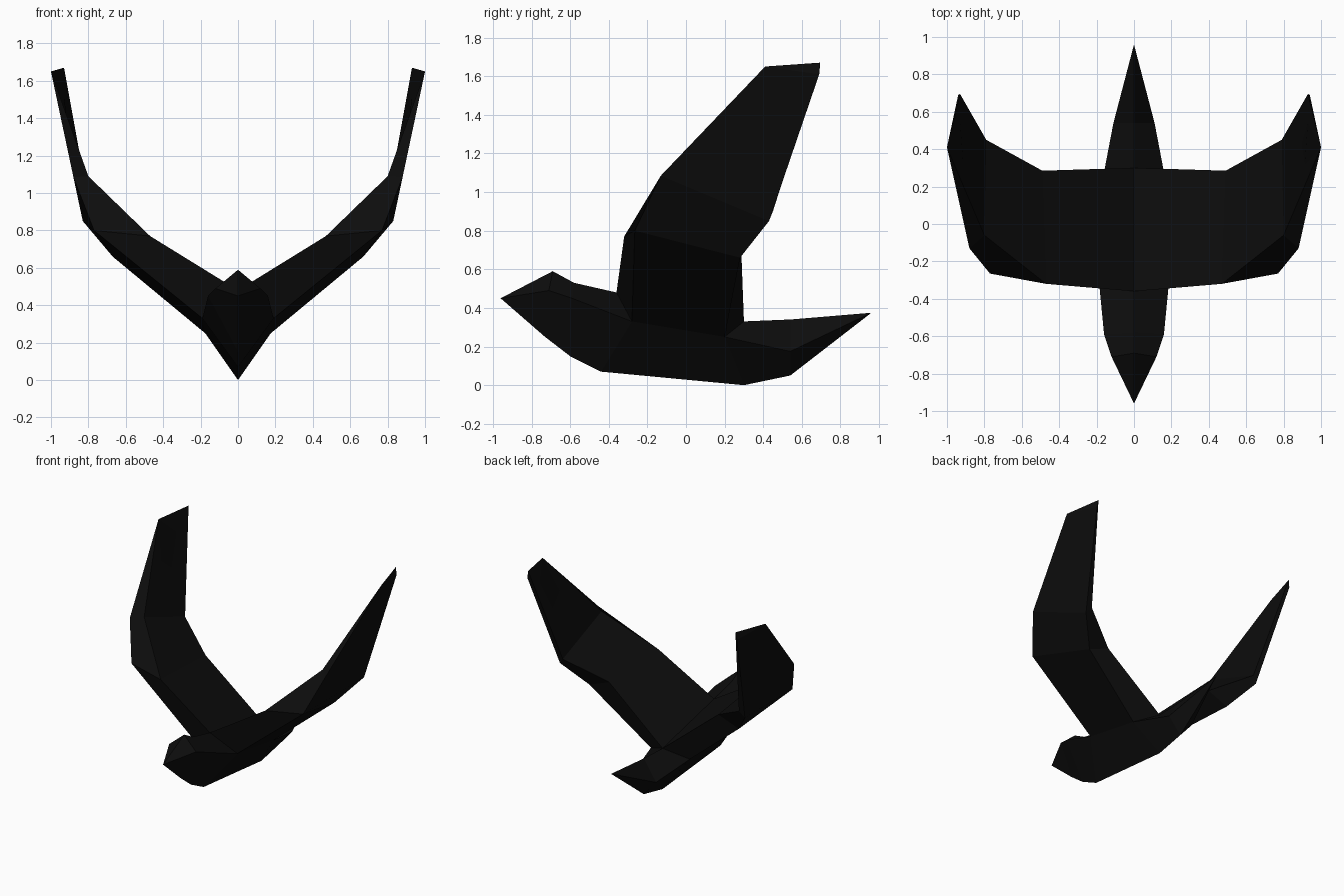
import bpy

if "Cube" in bpy.data.objects:
    bpy.data.objects.remove(bpy.data.objects["Cube"])

# One near-black colour for the whole bird
black = bpy.data.materials.new("soft_black")
black.diffuse_color = (0.004, 0.004, 0.004, 1)
black.use_nodes = True
black.node_tree.nodes["Principled BSDF"].inputs["Base Color"].default_value = black.diffuse_color


def build_half(name, faces):
    """Mesh the right half from coordinate faces, then mirror it across x = 0."""
    verts, index, polys = [], {}, []
    for face in faces:
        ids = []
        for p in face:
            if p not in index:
                index[p] = len(verts)
                verts.append(p)
            if index[p] not in ids:
                ids.append(index[p])
        if len(ids) > 2:
            polys.append(ids)
    mesh = bpy.data.meshes.new(name)
    mesh.from_pydata(verts, [], polys)
    mesh.materials.append(black)
    obj = bpy.data.objects.new(name, mesh)
    bpy.context.collection.objects.link(obj)
    mirror = obj.modifiers.new("mirror", 'MIRROR')
    mirror.use_clip = True
    return obj


# Body rings from beak to tail: crown, side ridge, keel
beak = (0, -0.96, 0.45)
tail = (0, 0.96, 0.375)
rings = [
    (beak, beak, beak),
    ((0, -0.69, 0.59), (0.12, -0.71, 0.49), (0, -0.73, 0.25)),
    ((0, -0.58, 0.53), (0.16, -0.59, 0.45), (0, -0.60, 0.15)),
    ((0, -0.36, 0.48), (0.19, -0.28, 0.33), (0, -0.44, 0.07)),
    ((0, 0.30, 0.33), (0.175, 0.20, 0.25), (0, 0.30, 0.0)),
    ((0, 0.54, 0.34), (0.11, 0.54, 0.175), (0, 0.54, 0.05)),
    (tail, tail, tail),
]
SHOULDER = 3  # the wing replaces the upper body between rings 3 and 4
body = []
for i, (a, b) in enumerate(zip(rings, rings[1:])):
    for k in range(2):
        if not (i == SHOULDER and k == 0):
            body.append((a[k], a[k + 1], b[k + 1], b[k]))
build_half("body", body)

# Wing sections from root to tip: leading upper, leading lower,
# trailing lower, trailing upper
front, back = rings[SHOULDER], rings[SHOULDER + 1]
wing_tip = (1.0, 0.41, 1.65)
sections = [
    (front[0], front[1], back[1], back[0]),
    ((0.47, -0.32, 0.77), (0.77, -0.265, 0.80),
     (0.67, 0.28, 0.66), (0.49, 0.285, 0.73)),
    ((0.80, -0.06, 1.09), (0.88, -0.13, 1.085),
     (0.83, 0.43, 0.85), (0.79, 0.45, 0.90)),
    (wing_tip, wing_tip, (0.94, 0.69, 1.61), (0.93, 0.695, 1.67)),
]
wing = [(a[k], a[(k + 1) % 4], b[(k + 1) % 4], b[k])
        for a, b in zip(sections, sections[1:]) for k in range(4)]
wing.append(sections[-1])
build_half("wings", wing)
